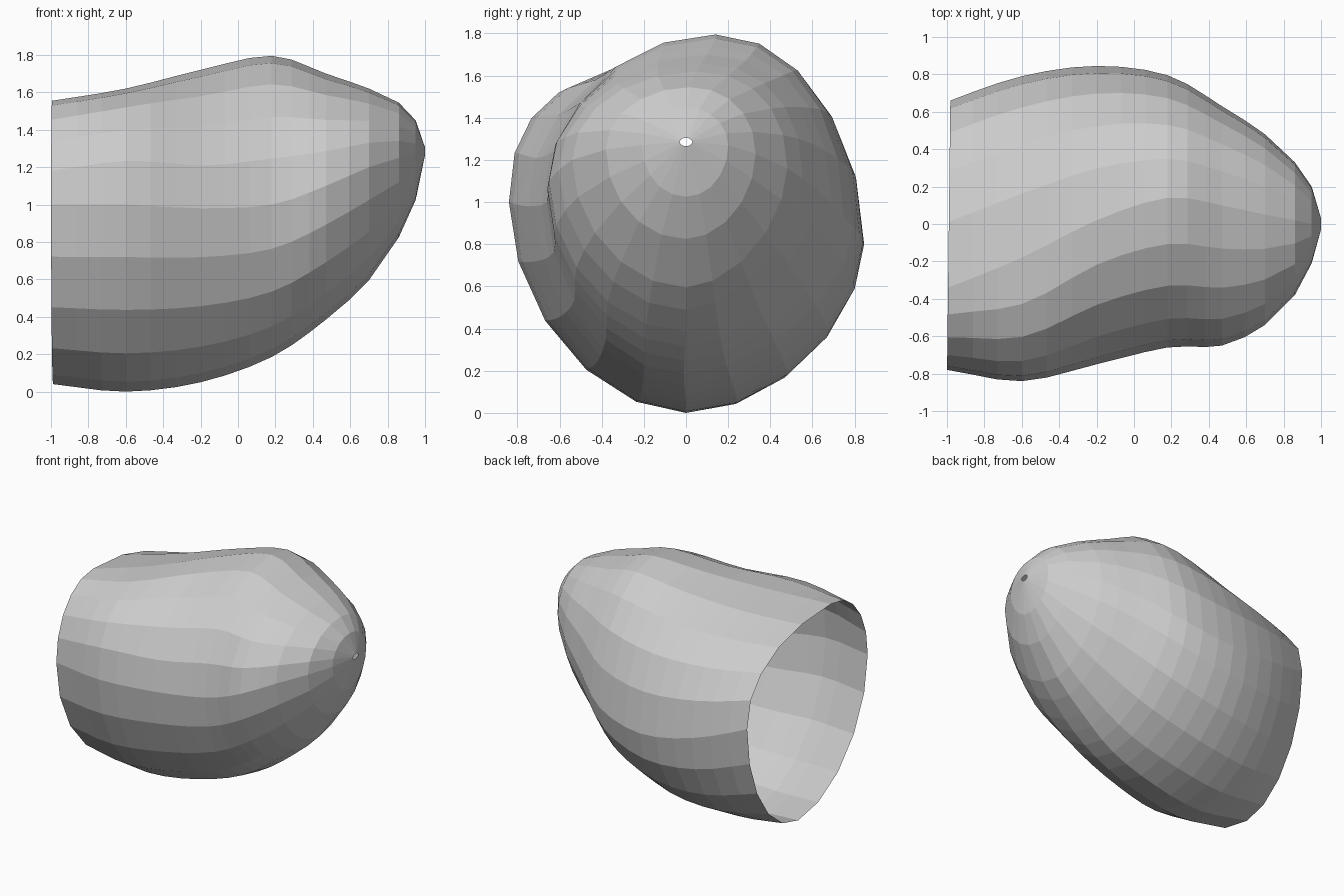
import bpy, bmesh
from math import sin, cos, pi
from mathutils import Vector

if "Cube" in bpy.data.objects:
    bpy.data.objects.remove(bpy.data.objects["Cube"])

# Key cross-sections: x, then (y, z) of the left, right, top and bottom extremes,
# then the roundness of the four quarters (right-top, left-top, left-bottom, right-bottom)
SECTIONS = [
    (-0.99, -0.78, 1.00, 0.66, 0.97, -0.34, 1.555, 0.05, 0.04, 2.25, 2.1, 1.9, 1.95),
    (-0.60, -0.84, 1.00, 0.79, 0.85, -0.18, 1.62, 0.00, 0.00, 2.25, 2.4, 1.85, 1.95),
    (-0.20, -0.75, 0.98, 0.845, 0.80, 0.02, 1.72, 0.00, 0.05, 2.15, 2.0, 1.85, 1.85),
    (0.18, -0.66, 1.00, 0.795, 0.88, 0.14, 1.795, -0.01, 0.185, 2.05, 2.0, 1.9, 1.7),
    (0.47, -0.65, 1.10, 0.63, 1.05, 0.10, 1.70, 0.00, 0.385, 2.2, 2.0, 1.9, 1.65),
    (0.70, -0.54, 1.20, 0.48, 1.16, 0.05, 1.62, 0.00, 0.595, 2.2, 2.0, 1.9, 1.75),
    (0.86, -0.38, 1.25, 0.33, 1.23, 0.02, 1.545, 0.00, 0.825, 2.1, 2.0, 2.0, 1.9),
    (0.95, -0.21, 1.27, 0.20, 1.27, 0.00, 1.45, 0.00, 1.025, 2.0, 2.0, 2.0, 2.0),
    (1.00, -0.03, 1.285, 0.03, 1.285, 0.00, 1.305, 0.00, 1.265, 2.0, 2.0, 2.0, 2.0),
]
STEPS = [3, 3, 3, 3, 2, 1, 1, 1]
SIDES = 20


def blend(i, t):
    """Catmull-Rom interpolation between key sections i and i + 1."""
    n = len(SECTIONS)
    b, c = Vector(SECTIONS[i]), Vector(SECTIONS[i + 1])
    a = Vector(SECTIONS[i - 1]) if i > 0 else 2 * b - c
    d = Vector(SECTIONS[i + 2]) if i + 2 < n else 2 * c - b
    return 0.5 * (2 * b + (c - a) * t + (2 * a - 5 * b + 4 * c - d) * t ** 2
                  + (3 * b - a - 3 * c + d) * t ** 3)


def ring(section):
    """Closed outline made of four quarter superellipses joining the extremes."""
    x, ly, lz, ry, rz, ty, tz, by, bz = section[:9]
    points = []
    for k in range(SIDES):
        c, s = cos(2 * pi * k / SIDES), sin(2 * pi * k / SIDES)
        side_y, side_z = (ry, rz) if c >= 0 else (ly, lz)
        pole_y, pole_z = (ty, tz) if s >= 0 else (by, bz)
        power = 2 / section[9 + k * 4 // SIDES]
        points.append((x, pole_y + (side_y - pole_y) * abs(c) ** power,
                       side_z + (pole_z - side_z) * abs(s) ** power))
    return points


# Open shell: rings lofted from the wide mouth to the small hole at the tip
bm = bmesh.new()
outlines = [blend(i, j / n) for i, n in enumerate(STEPS) for j in range(n)]
outlines.append(Vector(SECTIONS[-1]))
rings = [[bm.verts.new(p) for p in ring(o)] for o in outlines]
for a, b in zip(rings, rings[1:]):
    for k in range(SIDES):
        m = (k + 1) % SIDES
        bm.faces.new((a[k], b[k], b[m], a[m]))

# Mouth rim leans slightly forward on the near side
for v in rings[0]:
    v.co.x += 0.012 * v.co.y

bmesh.ops.recalc_face_normals(bm, faces=bm.faces)
if sum(f.normal.dot(f.calc_center_median() - Vector((0, 0, 0.9))) for f in bm.faces) < 0:
    bmesh.ops.reverse_faces(bm, faces=bm.faces)
mesh = bpy.data.meshes.new("open_shell")
bm.to_mesh(mesh)
bm.free()
bpy.context.collection.objects.link(bpy.data.objects.new("open_shell", mesh))
